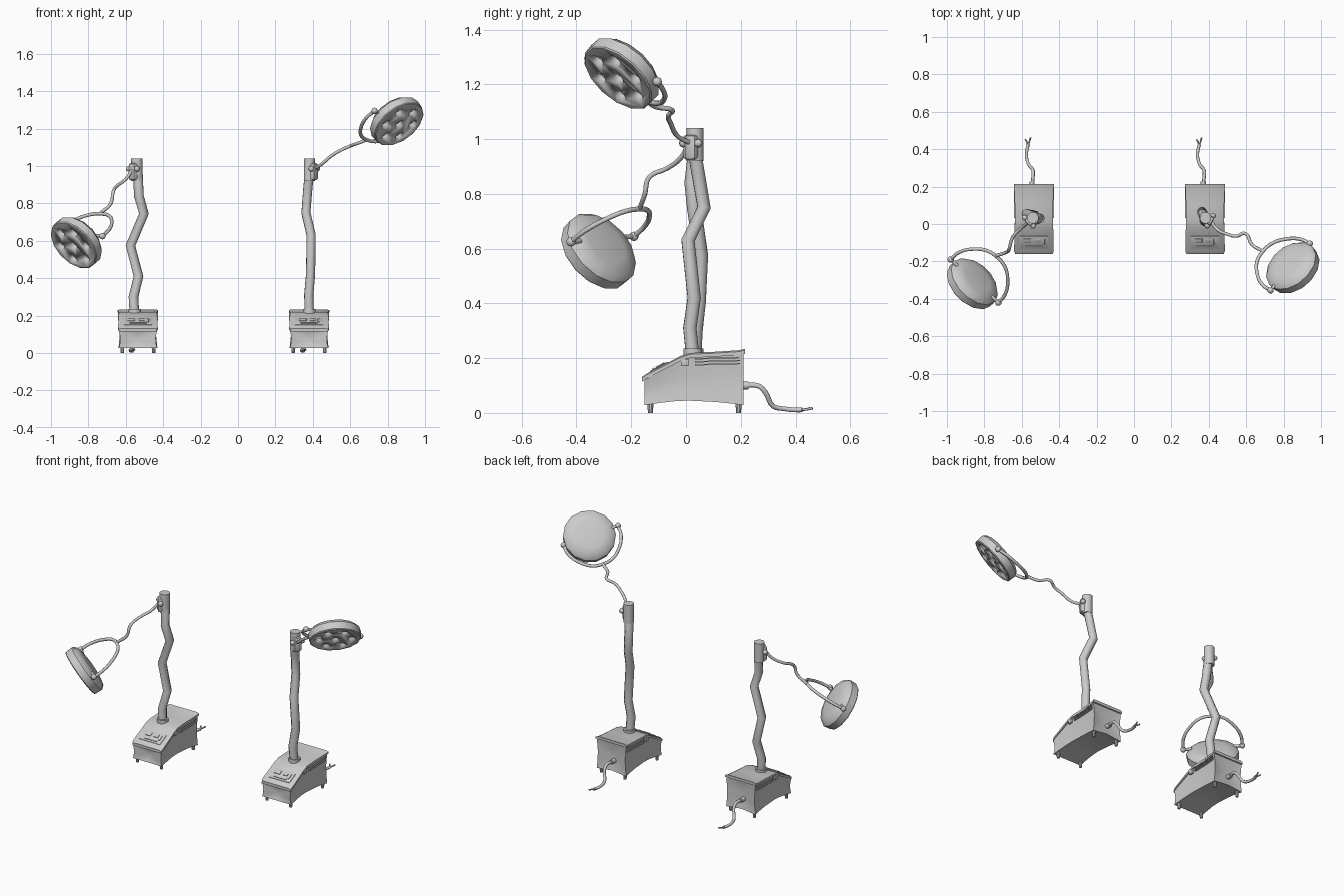
import bpy, bmesh, math
from mathutils import Vector, Matrix

if "Cube" in bpy.data.objects:
    bpy.data.objects.remove(bpy.data.objects["Cube"])

V = Vector


def finish(name, bm, angle=35, loc=(0, 0, 0), rot=None):
    bmesh.ops.recalc_face_normals(bm, faces=bm.faces)
    me = bpy.data.meshes.new(name)
    bm.to_mesh(me)
    bm.free()
    ob = bpy.data.objects.new(name, me)
    bpy.context.collection.objects.link(ob)
    ob.location = loc
    if rot is not None:
        ob.rotation_mode = 'QUATERNION'
        ob.rotation_quaternion = rot
    smooth(ob, angle)
    return ob


def smooth(ob, angle=35):
    bpy.ops.object.select_all(action='DESELECT')
    ob.select_set(True)
    bpy.context.view_layer.objects.active = ob
    bpy.ops.object.shade_smooth_by_angle(angle=math.radians(angle))


def tube(name, pts, r, rounded=True):
    cu = bpy.data.curves.new(name, 'CURVE')
    cu.dimensions = '3D'
    cu.bevel_depth, cu.bevel_resolution, cu.use_fill_caps = r, 2, True
    cu.resolution_u = 4
    sp = cu.splines.new('BEZIER' if rounded else 'POLY')
    if rounded:
        sp.bezier_points.add(len(pts) - 1)
        for b, p in zip(sp.bezier_points, pts):
            b.co = p
            b.handle_left_type = b.handle_right_type = 'AUTO'
    else:
        sp.points.add(len(pts) - 1)
        for b, p in zip(sp.points, pts):
            b.co = (*p, 1)
    ob = bpy.data.objects.new(name, cu)
    bpy.context.collection.objects.link(ob)
    bpy.ops.object.select_all(action='DESELECT')
    ob.select_set(True)
    bpy.context.view_layer.objects.active = ob
    bpy.ops.object.convert(target='MESH')
    smooth(bpy.context.view_layer.objects.active, 50)


def box(name, loc, size, rot=None, bevel=0.0):
    bm = bmesh.new()
    bmesh.ops.create_cube(bm, size=1, matrix=Matrix.Diagonal((*size, 1)))
    if bevel:
        bmesh.ops.bevel(bm, geom=bm.edges[:], offset=bevel, segments=2, affect='EDGES', profile=0.5)
    return finish(name, bm, 35, loc, rot)


def cyl(name, a, b, r1, r2=None, seg=14):
    a, b = V(a), V(b)
    bm = bmesh.new()
    bmesh.ops.create_cone(bm, cap_ends=True, segments=seg, radius1=r1,
                          radius2=r1 if r2 is None else r2, depth=(b - a).length)
    return finish(name, bm, 35, (a + b) / 2, (b - a).to_track_quat('Z', 'Y'))


def ball(name, loc, r):
    bm = bmesh.new()
    bmesh.ops.create_uvsphere(bm, u_segments=12, v_segments=8, radius=r)
    return finish(name, bm, 60, loc)


def loft(name, rings, loc, dent=0.0):
    bm = bmesh.new()
    vs = [[bm.verts.new(p) for p in ring] for ring in rings]
    n = len(vs[0])
    for a, b in zip(vs, vs[1:]):
        for i in range(n):
            bm.faces.new((a[i], a[(i + 1) % n], b[(i + 1) % n], b[i]))
    # end caps pulled in towards the middle
    for ring, s in ((vs[0], 1), (vs[-1], -1)):
        mid = sum((v.co for v in ring), V()) / n + V((0, s * dent, 0))
        c = bm.verts.new(mid)
        for i in range(n):
            bm.faces.new((ring[i], ring[(i + 1) % n], c))
    return finish(name, bm, 40, loc)


def base(cx):
    o = V((cx, 0, 0))
    # pinched body
    rings = []
    for y, zb, zt, w in ((-.152, .028, .12, .102), (-.10, .036, .15, .099), (-.04, .043, .184, .096),
                         (.01, .045, .207, .095), (.11, .040, .214, .097), (.18, .033, .22, .101), (.21, .028, .223, .104)):
        h = zt - zb
        half = [(w, zb), (w * .94, zb + h * .3), (w * .93, zb + h * .6), (w, zt)]
        mid = .012 * (.03 > -y)
        rings.append([(x, y, z) for x, z in half] + [(0, y, zt)]
                     + [(-x, y, z) for x, z in reversed(half)] + [(0, y, zb + mid)])
    loft('base_body', rings, o, .02)
    # lid following the sloped front
    lid = []
    for y, z, w in ((-.16, .132, .100), (-.145, .143, .106), (-.05, .192, .104), (-.02, .208, .103), (.015, .219, .102),
                    (.10, .223, .102), (.195, .229, .106), (.215, .234, .108)):
        lid.append([(w, y, z - .018), (w, y, z - .005), (w - .012, y, z), (-w + .012, y, z), (-w, y, z - .005), (-w, y, z - .018)])
    loft('base_lid', lid, o, .004)
    # control panel on the slope
    rot = Matrix.Rotation(math.radians(27.5), 3, 'X')
    q = rot.to_quaternion()
    pc = o + V((0, -.097, .167))
    box('control_panel', pc, (.15, .075, .008), q, .003)
    for x, y, sx, sy in ((-.035, .012, .04, .025), (.02, .012, .03, .02), (.052, .005, .012, .035), (0, -.022, .09, .008)):
        box('panel_button', pc + rot @ V((x, y, .005)), (sx, sy, .006), q, .0015)
    for s in (-1, 1):
        # side vents and switch plate
        for k in range(3):
            box('vent_slat', o + V((s * .1, .115, .178 + k * .011)), (.012, .165, .005), Matrix.Rotation(.03, 3, 'X').to_quaternion())
        box('side_plate', o + V((s * .097, -.005, .183)), (.012, .028, .024), None, .002)
        for y in (-.13, .192):
            cyl('foot', o + V((s * .084, y, 0)), o + V((s * .084, y, .045)), .009, .012, 10)
    # power cable with prongs
    cyl('cable_socket', o + V((-.01, .195, .1)), o + V((-.01, .228, .1)), .014)
    tube('power_cable', [o + V(p) for p in ((-.01, .21, .1), (-.004, .265, .098), (-.006, .29, .075), (-.028, .318, .025),
                                            (-.04, .36, .015), (-.037, .40, .011), (-.03, .425, .011))], .009)
    for x, y in ((-.046, .452), (-.018, .462)):
        tube('cable_prong', [o + V((-.031, .42, .012)), o + V(((x - .031) / 2, .44, .013)), o + V((x, y, .017))], .0045)


def lamp(cx, pole, head, arm, a, b, centre, normal):
    base(cx)
    head, a, b, c, n = V(head), V(a), V(b), V(centre), V(normal).normalized()
    cyl('pole_collar', (pole[0][0], pole[0][1], .2), (pole[0][0], pole[0][1], .236), .034)
    tube('pole', pole, .026, False)
    # head sleeve and pivot clamp
    cyl('pole_head', head - V((0, 0, .06)), head + V((0, 0, .06)), .031)
    d = (V(arm[-1]) - head)
    d.z = 0
    d.normalize()
    side = V((-d.y, d.x, 0))
    box('arm_clamp', head + d * .018 + V((0, 0, -.01)), (.05, .046, .09), d.to_track_quat('X', 'Z'), .01)
    pv = head + d * .03 + V((0, 0, .005))
    cyl('pivot_pin', pv - side * .03, pv + side * .03, .008)
    for s in (-1, 1):
        ball('pivot_cap', pv + side * s * .031, .015)
    tube('arm', [pv] + [V(p) for p in arm], .009)
    # yoke holding the lamp
    mid, ax = (a + b) / 2, (a - b)
    half = ax.length / 2
    ax.normalize()
    u = V(arm[-1]) - mid
    u -= ax * u.dot(ax)
    h = u.length
    u.normalize()
    prof = [(1, 0), (.97, .33), (.7, .72), (.35, .95)]
    prof = prof + [(0, 1)] + [(-x, y) for x, y in reversed(prof)]
    tube('yoke', [mid + ax * x * half + u * y * h for x, y in prof], .0095)
    for s in (-1, 1):
        ball('yoke_knob', mid + ax * s * half, .017)
        cyl('yoke_pin', mid + ax * s * (half - .05), mid + ax * s * half, .009)
    # dished lamp housing, local +z is the lit side
    bm = bmesh.new()
    N = 14
    rows = [[bm.verts.new((r * math.cos(t * math.tau / N), r * math.sin(t * math.tau / N), z)) for t in range(N)]
            for r, z in ((.147, .036), (.152, .031), (.154, -.012), (.135, -.033), (.085, -.043))]
    for p, q in zip(rows, rows[1:]):
        for i in range(N):
            bm.faces.new((p[i], p[(i + 1) % N], q[(i + 1) % N], q[i]))
    bm.faces.new(rows[0])
    bm.faces.new(rows[-1])
    rot = n.to_track_quat('Z', 'Y')
    disc = finish('lamp_housing', bm, 40, c, rot)
    # seven conical light recesses
    bm = bmesh.new()
    spots = [(0, 0)] + [(.096 * math.cos(k * math.pi / 3), .096 * math.sin(k * math.pi / 3)) for k in range(6)]
    for x, y in spots:
        bmesh.ops.create_cone(bm, cap_ends=True, segments=16, radius1=.018, radius2=.03, depth=.04,
                              matrix=Matrix.Translation((x, y, .032)))
    cut = finish('recess_cutter', bm, 40, c, rot)
    m = disc.modifiers.new('recesses', 'BOOLEAN')
    m.object, m.operation, m.solver = cut, 'DIFFERENCE', 'EXACT'
    bpy.ops.object.select_all(action='DESELECT')
    disc.select_set(True)
    bpy.context.view_layer.objects.active = disc
    bpy.ops.object.modifier_apply(modifier=m.name)
    bpy.data.objects.remove(cut)


# left lamp, hanging low
lamp(-.535,
     [(-.553, .03, .2), (-.559, .035, .30), (-.532, .047, .41), (-.575, .055, .575), (-.503, .03, .745), (-.53, .02, .84), (-.535, .033, .95)],
     (-.541, .033, .98),
     [(-.60, -.02, .93), (-.648, -.07, .893), (-.668, -.135, .86), (-.68, -.15, .80), (-.74, -.17, .745)],
     (-.725, -.42, .625), (-.98, -.19, .645), (-.86, -.315, .595), (-.58, -.58, -.56))
# right lamp, raised
lamp(.38,
     [(.382, .025, .2), (.378, .014, .31), (.388, .03, .42), (.391, .007, .63), (.363, .066, .75), (.375, .04, .90), (.382, .033, .95)],
     (.382, .033, .98),
     [(.447, -.03, 1.01), (.50, -.055, 1.055), (.55, -.065, 1.085), (.595, -.05, 1.105), (.63, -.11, 1.118), (.69, -.145, 1.14)],
     (.73, -.355, 1.295), (.94, -.105, 1.21), (.845, -.23, 1.245), (.5, -.57, -.65))
